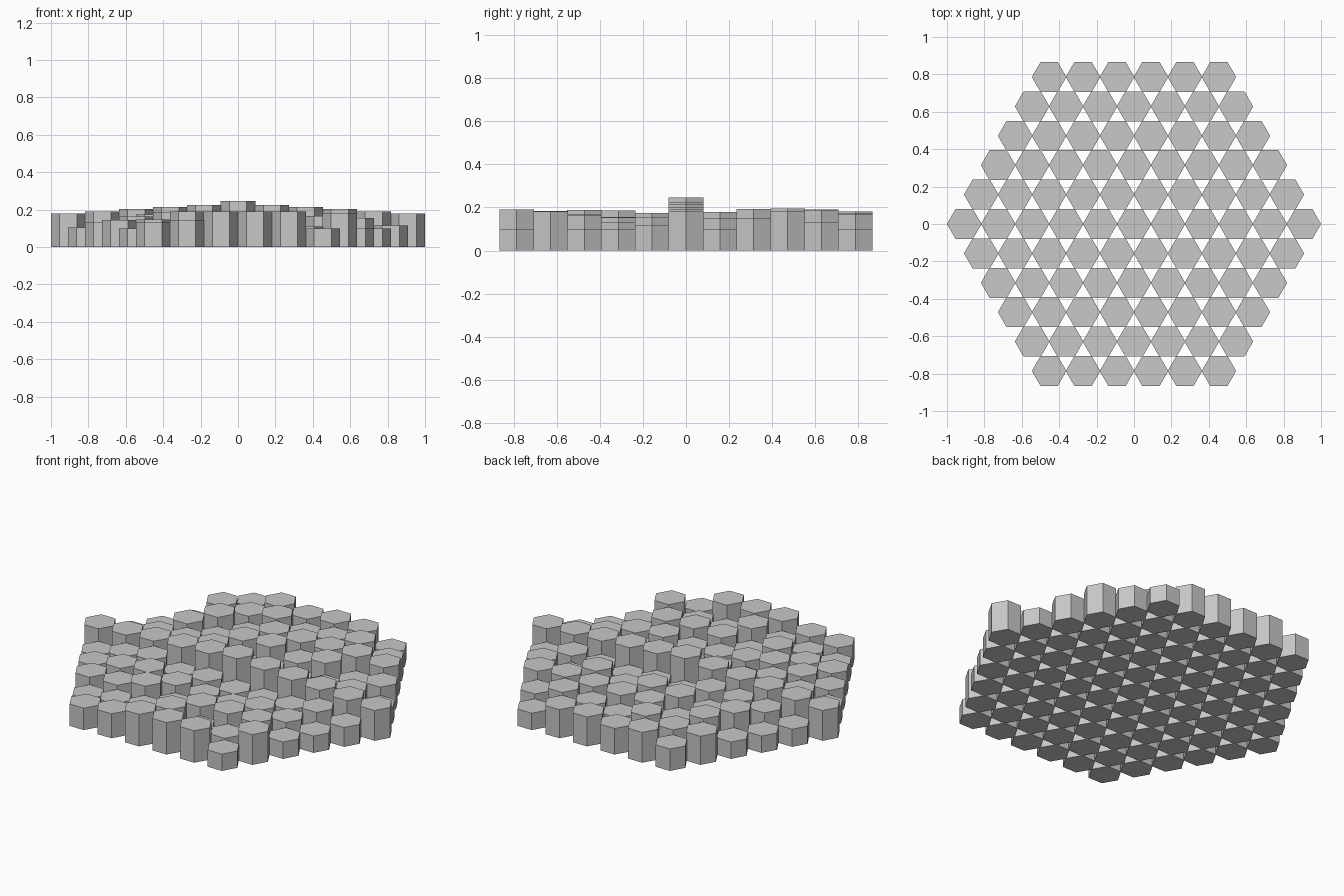
import bpy, math, random

if "Cube" in bpy.data.objects:
    bpy.data.objects.remove(bpy.data.objects["Cube"])

random.seed(4)
RINGS = 5
R = 0.0925            # hexagon corner radius
STEP = 0.1815         # spacing between column centres

stone = bpy.data.materials.new("grey_stone")
stone.diffuse_color = (0.58, 0.58, 0.58, 1)
stone.use_nodes = True
stone.node_tree.nodes["Principled BSDF"].inputs["Base Color"].default_value = stone.diffuse_color

# Heights along the central ridge, from the middle outwards
RIDGE = [0.245, 0.225, 0.213, 0.203, 0.19, 0.18]

# Heights of the rim in hundredths, counter-clockwise from +x, one line per side
RIM = [18, 10, 15, 18, 13,
       10, 17, 17.5, 15.5, 18,
       13, 17, 10, 10, 10.5,
       18, 10.5, 13, 14.5, 10,
       13, 14.5, 19, 19, 19,
       10, 18, 10, 10, 11.5]


def column(name, x, y, height):
    """Hexagonal prism standing on the ground, points along x."""
    bpy.ops.mesh.primitive_cylinder_add(
        vertices=6, radius=R, depth=height,
        location=(x, y, height / 2), rotation=(0, 0, math.radians(30)))
    ob = bpy.context.object
    ob.name = name
    ob.data.materials.append(stone)


def corner(ring, side):
    a = math.radians(60 * side)
    return ring * STEP * math.cos(a), ring * STEP * math.sin(a)


# Centre column, then rings walked side by side
column("centre_column", 0, 0, RIDGE[0])
for ring in range(1, RINGS + 1):
    for side in range(6):
        ax, ay = corner(ring, side)
        bx, by = corner(ring, side + 1)
        for i in range(ring):
            t = i / ring
            x, y = ax + (bx - ax) * t, ay + (by - ay) * t
            if abs(y) < 0.01:
                column("ridge_column", x, y, RIDGE[ring])
            elif ring == RINGS:
                column("rim_column", x, y, RIM[side * RINGS + i] / 100)
            else:
                column("inner_column", x, y, random.uniform(0.105, 0.2))
